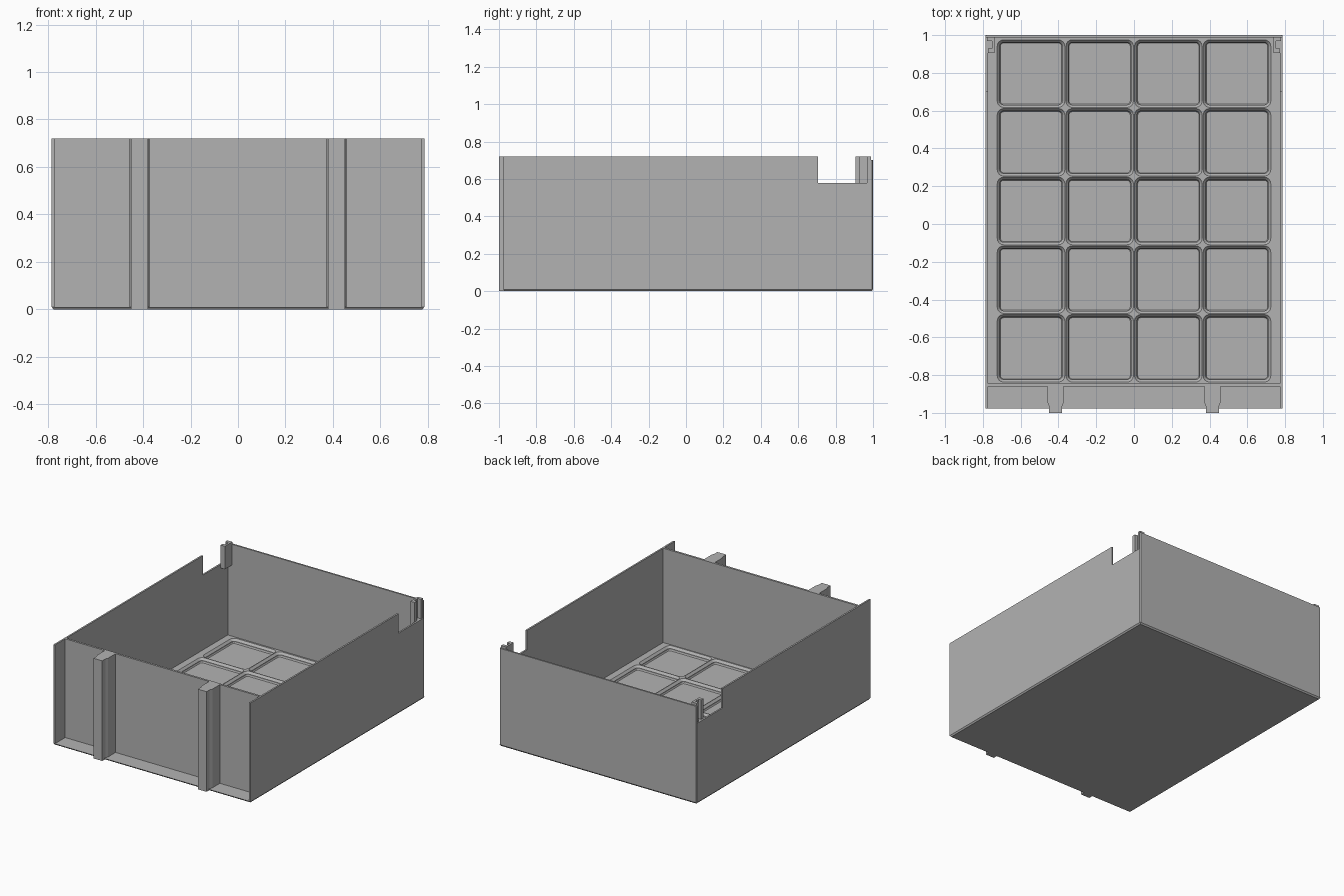
import bpy, bmesh, math

if "Cube" in bpy.data.objects:
    bpy.data.objects.remove(bpy.data.objects["Cube"])

grey = bpy.data.materials.new("plain grey")
grey.diffuse_color = (0.45, 0.45, 0.45, 1)
grey.use_nodes = True
grey.node_tree.nodes["Principled BSDF"].inputs["Base Color"].default_value = grey.diffuse_color

W, H = 0.785, 0.72        # half width, height
T = 0.012                 # wall thickness
BACK, LIP, FRONT = 1.0, -0.977, -0.86
PITCH, FLOOR = 0.3635, 0.042
GRID_Y = 0.069            # centre of the floor grid


def finish(name, bm):
    bmesh.ops.recalc_face_normals(bm, faces=bm.faces)
    me = bpy.data.meshes.new(name)
    bm.to_mesh(me)
    bm.free()
    me.materials.append(grey)
    ob = bpy.data.objects.new(name, me)
    bpy.context.collection.objects.link(ob)
    return ob


def prism(name, pts, a, b, axis="z"):
    """Extrude a 2D outline from a to b along an axis."""
    bm = bmesh.new()
    place = {"z": lambda p: (p[0], p[1], a), "x": lambda p: (a, p[0], p[1])}[axis]
    f = bm.faces.new([bm.verts.new(place(p)) for p in pts])
    ext = bmesh.ops.extrude_face_region(bm, geom=[f])
    move = (0, 0, b - a) if axis == "z" else (b - a, 0, 0)
    bmesh.ops.translate(bm, vec=move, verts=[v for v in ext["geom"] if isinstance(v, bmesh.types.BMVert)])
    return finish(name, bm)


def rect(x0, x1, y0, y1):
    return [(x0, y0), (x1, y0), (x1, y1), (x0, y1)]


# base plate with a small chamfer under its edge
base = prism("base_plate", rect(-W, W, LIP, BACK), 0, 0.01)
mid = (LIP + BACK) / 2
for v in base.data.vertices:
    if v.co.z < 0.001:
        v.co.x -= math.copysign(0.008, v.co.x)
        v.co.y -= math.copysign(0.008, v.co.y - mid)

# back wall with clipped corners, a little lower than the rest
prism("back_wall", [(-W, BACK - T), (W, BACK - T), (W, BACK - 0.006), (W - 0.006, BACK),
                    (-W + 0.006, BACK), (-W, BACK - 0.006)], 0.01, 0.703)

# recessed front wall
prism("front_wall", rect(-W + T, W - T, FRONT, FRONT + 0.015), 0.01, H)

for s, side in ((-1, "left"), (1, "right")):
    # side wall, cut down near the back
    prism(side + "_wall", [(LIP, 0.01), (BACK - T, 0.01), (BACK - T, 0.58), (0.705, 0.58),
                           (0.705, H), (LIP, H)], s * (W - T), s * W, "x")
    # channel-shaped latch in the back corner
    channel = [(0.738, 0.905), (0.772, 0.905), (0.772, 0.93), (0.752, 0.93),
               (0.752, 0.968), (0.778, 0.968), (0.778, 0.99), (0.738, 0.99)]
    prism(side + "_corner_latch", [(s * x, y) for x, y in channel], 0.575, H)
    # bracket joining the latch to the walls
    prism(side + "_latch_bracket", [(s * x, y) for x, y in rect(0.738, W - T, 0.905, 0.99)], 0.555, 0.58)
    # front rail with a narrower tip
    rail = [(0.043, FRONT), (0.043, -0.945), (0.035, -0.965), (0.035, -1.0)]
    rail += [(-x, y) for x, y in reversed(rail)]
    prism(side + "_front_rail", [(s * 0.415 + x, y) for x, y in rail], 0, H)
    # floor margin beside the grid
    a, b = sorted((s * 2 * PITCH, s * (W - T)))
    prism(side + "_floor_margin", rect(a, b, FRONT + 0.015, BACK - T), 0.01, FLOOR)

# floor margins at the two ends of the grid
for name, y0, y1 in (("front_floor_margin", FRONT + 0.015, GRID_Y - 2.5 * PITCH),
                     ("back_floor_margin", GRID_Y + 2.5 * PITCH, BACK - T)):
    prism(name, rect(-2 * PITCH, 2 * PITCH, y0, y1), 0.01, FLOOR)


def cell_loop(bm, cx, cy, half, r, z, n=4):
    """Rounded square ring of vertices."""
    out = []
    for q, (sx, sy) in enumerate(((1, 1), (-1, 1), (-1, -1), (1, -1))):
        for i in range(n + 1):
            t = (q + i / n) * math.pi / 2
            out.append(bm.verts.new((cx + sx * (half - r) + r * math.cos(t),
                                     cy + sy * (half - r) + r * math.sin(t), z)))
    return out


# grid of stepped pockets in the floor
bm = bmesh.new()
steps = [(0.179, 0.034, FLOOR), (0.1655, 0.021, 0.027), (0.1655, 0.021, 0.018), (0.162, 0.017, 0.012)]
for ix in range(4):
    for iy in range(5):
        cx, cy = (ix - 1.5) * PITCH, GRID_Y + (iy - 2) * PITCH
        loops = [cell_loop(bm, cx, cy, h, r, z) for h, r, z in steps]
        m = len(loops[0])
        for a, b in zip(loops, loops[1:]):
            for i in range(m):
                j = (i + 1) % m
                bm.faces.new((a[i], a[j], b[j], b[i]))
        bm.faces.new(loops[-1])
        # flat rib top around the pocket
        p = PITCH / 2
        corner = [bm.verts.new((cx + sx * p, cy + sy * p, FLOOR))
                  for sx, sy in ((1, 1), (-1, 1), (-1, -1), (1, -1))]
        top = loops[0]
        for q in range(4):
            k = q * 5
            for i in range(4):
                bm.faces.new((corner[q], top[k + i + 1], top[k + i]))
            nxt = (q + 1) % 4
            bm.faces.new((corner[q], corner[nxt], top[nxt * 5], top[k + 4]))
bmesh.ops.remove_doubles(bm, verts=bm.verts, dist=0.0005)
grid = finish("floor_grid", bm)
# keep the open pocket surface facing up
if sum(p.normal.z * p.area for p in grid.data.polygons) < 0:
    grid.data.flip_normals()
